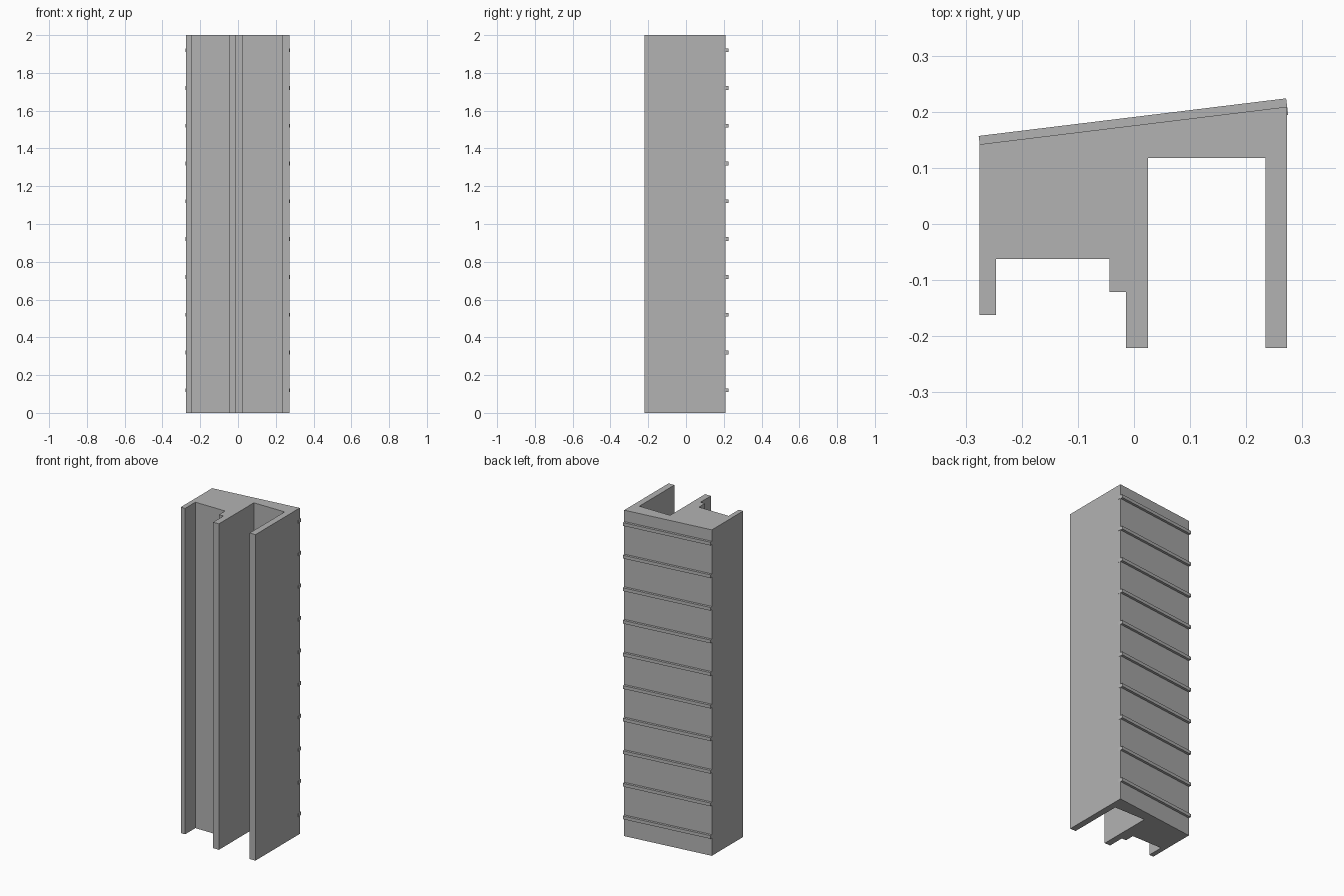
import bpy, bmesh, math
from mathutils import Matrix

cube = bpy.data.objects.get("Cube")
if cube:
    bpy.data.objects.remove(cube, do_unlink=True)

HEIGHT = 2.0

# Single grey finish
grey = bpy.data.materials.new("plain grey")
grey.use_nodes = True
colour = (0.45, 0.45, 0.45, 1)
grey.diffuse_color = colour
grey.node_tree.nodes["Principled BSDF"].inputs["Base Color"].default_value = colour


def add_object(name, bm):
    bmesh.ops.recalc_face_normals(bm, faces=bm.faces)
    mesh = bpy.data.meshes.new(name)
    bm.to_mesh(mesh)
    bm.free()
    mesh.materials.append(grey)
    obj = bpy.data.objects.new(name, mesh)
    bpy.context.collection.objects.link(obj)
    return obj


# Channel body: plan profile extruded to full height
profile = [
    (-0.275, 0.142), (-0.275, -0.162), (-0.246, -0.162), (-0.246, -0.062),
    (-0.044, -0.062), (-0.044, -0.121), (-0.014, -0.121), (-0.014, -0.221),
    (0.025, -0.221), (0.025, 0.118), (0.234, 0.118), (0.234, -0.221),
    (0.273, -0.221), (0.273, 0.209),
]
bm = bmesh.new()
base = bm.faces.new([bm.verts.new((x, y, 0)) for x, y in profile])
top = bmesh.ops.extrude_face_region(bm, geom=[base])["geom"]
bmesh.ops.translate(bm, vec=(0, 0, HEIGHT),
                    verts=[v for v in top if isinstance(v, bmesh.types.BMVert)])
add_object("channel_body", bm)

# Horizontal ribs half sunk into the slanted back face
slant = math.atan2(0.067, 0.548)
for i in range(10):
    bm = bmesh.new()
    bmesh.ops.create_cube(bm, size=1, matrix=Matrix.Diagonal((0.552, 0.03, 0.02, 1)))
    rib = add_object(f"back_rib_{i + 1}", bm)
    rib.location = (-0.001, 0.1755, 0.12 + 0.2 * i)
    rib.rotation_euler.z = slant
